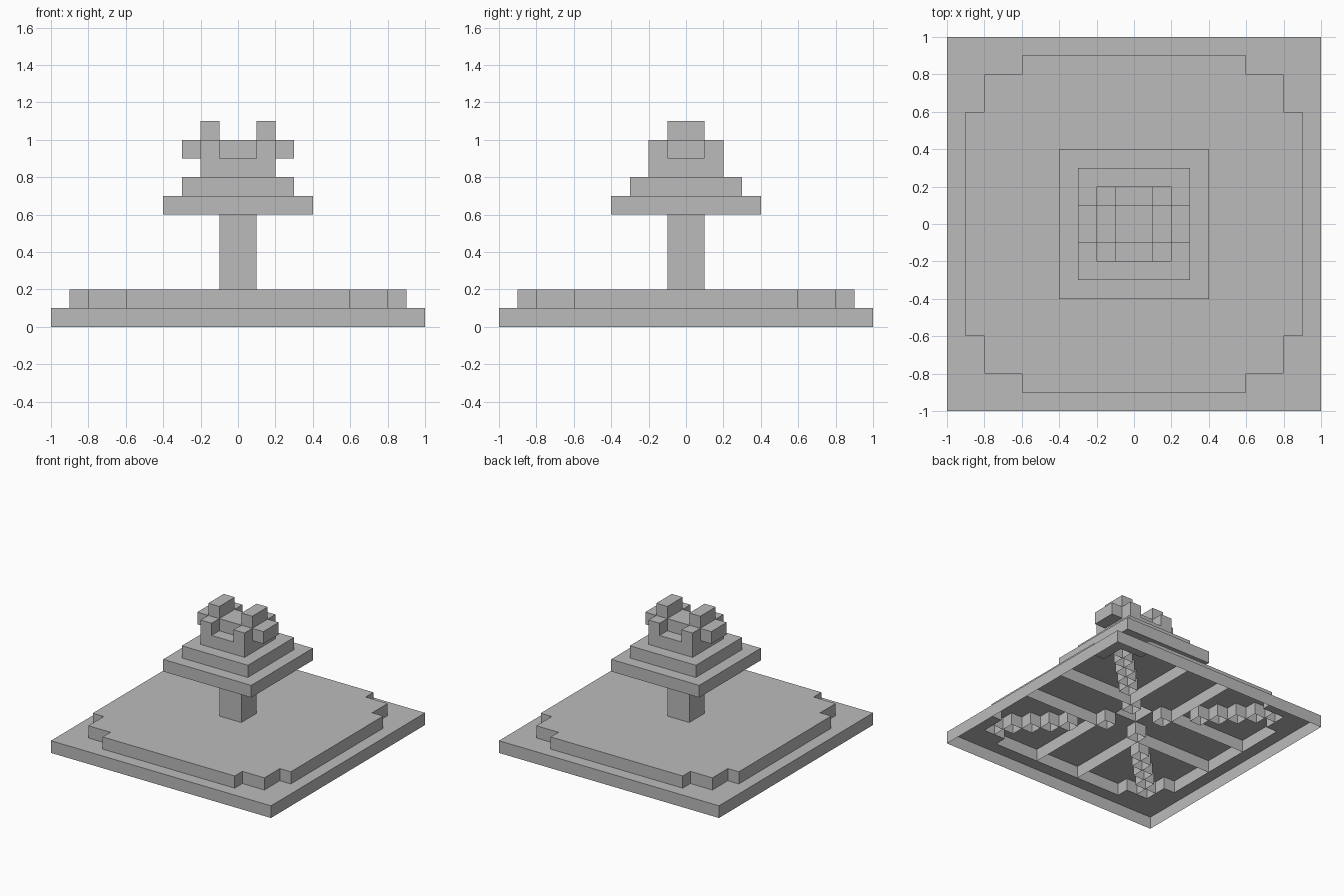
import bpy
import bmesh
from math import cos, sin, pi

cube = bpy.data.objects.get("Cube")
if cube:
    bpy.data.objects.remove(cube)

stone = bpy.data.materials.new("grey_stone")
stone.use_nodes = True
stone.diffuse_color = (0.5, 0.5, 0.5, 1)
stone.node_tree.nodes["Principled BSDF"].inputs["Base Color"].default_value = (0.5, 0.5, 0.5, 1)


def turn(points, quarter):
    c, s = round(cos(quarter * pi / 2)), round(sin(quarter * pi / 2))
    return [(c * x - s * y, s * x + c * y) for x, y in points]


def square(half_x, half_y, cx=0, cy=0):
    return [(cx + sx * half_x, cy + sy * half_y)
            for sx, sy in ((-1, -1), (1, -1), (1, 1), (-1, 1))]


def walls(bm, outline, z0, z1, closed=True):
    low = [bm.verts.new((x, y, z0)) for x, y in outline]
    high = [bm.verts.new((x, y, z1)) for x, y in outline]
    n = len(outline)
    for i in range(n if closed else n - 1):
        j = (i + 1) % n
        bm.faces.new((low[i], low[j], high[j], high[i]))
    return low, high


def ring(bm, outer, inner, z):
    # Flat face at height z with a hole in it
    edges = []
    for outline in (outer, inner):
        vs = [bm.verts.new((x, y, z)) for x, y in outline]
        edges += [bm.edges.new((v, vs[i - 1])) for i, v in enumerate(vs)]
    bmesh.ops.triangle_fill(bm, use_beauty=True, edges=edges, normal=(0, 0, 1))


def finish(name, bm):
    bmesh.ops.remove_doubles(bm, verts=bm.verts, dist=0.0001)
    mesh = bpy.data.meshes.new(name)
    bm.to_mesh(mesh)
    bm.free()
    mesh.materials.append(stone)
    obj = bpy.data.objects.new(name, mesh)
    bpy.context.collection.objects.link(obj)


def block(name, outline, z0, z1, bottom=True, top=True):
    bm = bmesh.new()
    low, high = walls(bm, outline, z0, z1)
    if bottom:
        bm.faces.new(low[::-1])
    if top:
        bm.faces.new(high)
    finish(name, bm)


# Outlines
plate = square(1, 1)
trunk = square(0.1, 0.1)
corner = [(0.9, 0.6), (0.8, 0.6), (0.8, 0.8), (0.6, 0.8), (0.6, 0.9)]
basin = [p for q in range(4) for p in turn(corner, q)]
half_crown = [(0.3, -0.1), (0.3, 0.1), (0.2, 0.1), (0.2, 0.2), (0.1, 0.2),
              (0.1, 0.1), (-0.1, 0.1), (-0.1, 0.2), (-0.2, 0.2), (-0.2, 0.1)]
crown = half_crown + turn(half_crown, 2)

# Hollow base plate, open underneath
bm = bmesh.new()
walls(bm, plate, 0, 0.1)
ring(bm, plate, basin, 0.1)
finish("base_plate", bm)

# Hollow stepped platform
bm = bmesh.new()
walls(bm, basin, 0.1, 0.2)
ring(bm, basin, trunk, 0.2)
finish("platform", bm)

# Thin partitions under the platform: cross arms and diagonal cells
bm = bmesh.new()
for q in range(4):
    walls(bm, turn([(0.9, 0.2), (0.2, 0.2), (0.2, 0.9)], q), 0.1, 0.2, closed=False)
    for i in (1, 3, 4, 5, 6, 7):
        c = i / 10 + 0.05
        walls(bm, turn(square(0.05, 0.05, c, c), q), 0.1, 0.2)
finish("underside_partitions", bm)

# Column and tiers
block("column", trunk, 0.2, 0.6, bottom=False, top=False)
block("lower_tier", square(0.4, 0.4), 0.6, 0.7)
block("upper_tier", square(0.3, 0.3), 0.7, 0.8)

# Crown with notches, side arms and raised prongs
block("crown_base", square(0.2, 0.2), 0.8, 0.9)
block("crown_top", crown, 0.9, 1.0)
for side, sx in (("left", 1), ("right", -1)):
    block(side + "_prong", square(0.05, 0.1, sx * 0.15), 1.0, 1.1, bottom=False)
